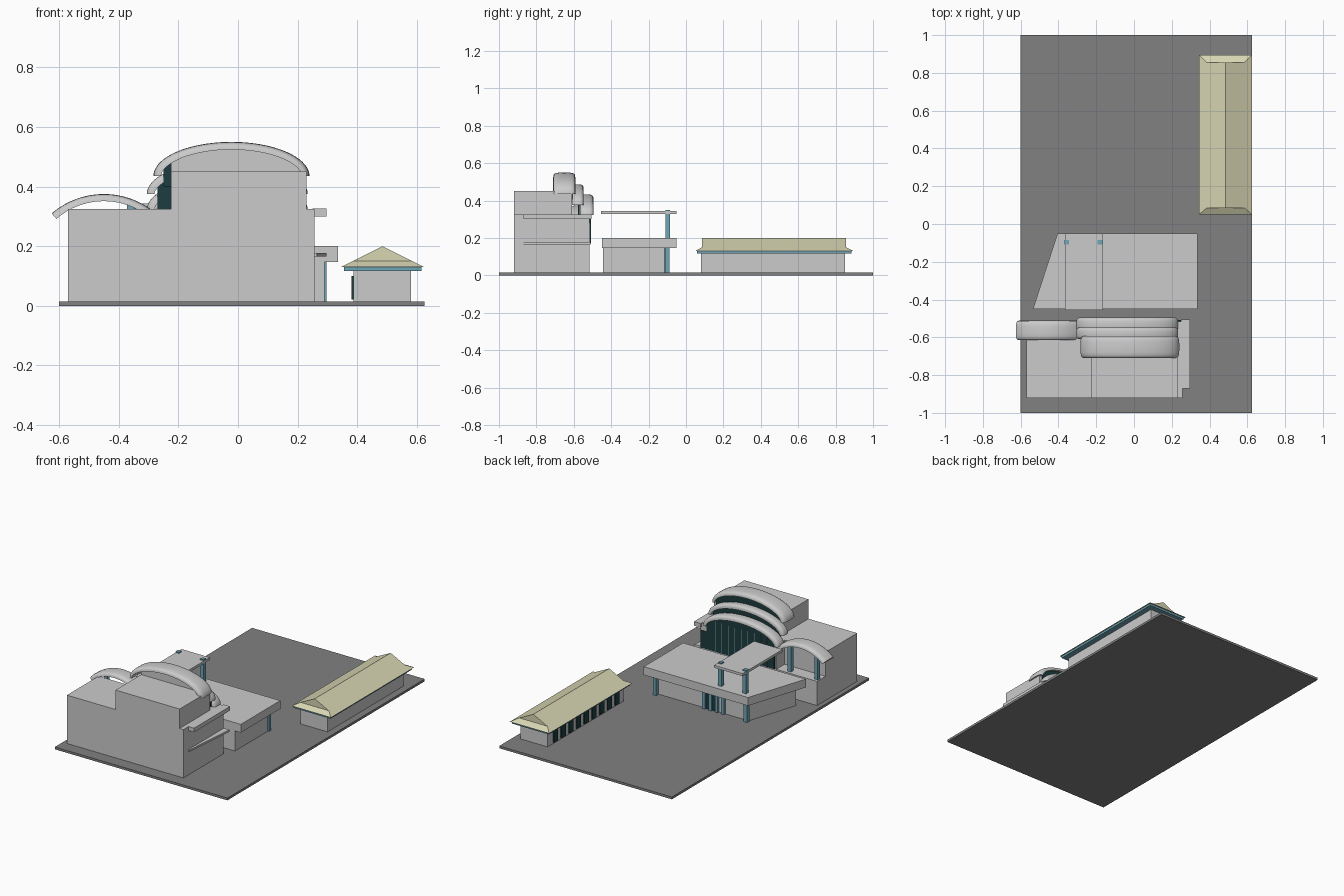
import bpy, bmesh, math

if "Cube" in bpy.data.objects:
    bpy.data.objects.remove(bpy.data.objects["Cube"])

def mat(name, c):
    m = bpy.data.materials.new(name)
    m.diffuse_color = (*c, 1)
    m.use_nodes = True
    m.node_tree.nodes["Principled BSDF"].inputs["Base Color"].default_value = m.diffuse_color
    return m

GREY = mat("light_grey", (0.60, 0.60, 0.60))
BASE = mat("dark_grey", (0.22, 0.22, 0.22))
CREAM = mat("cream_roof", (0.68, 0.67, 0.45))
TEAL = mat("teal", (0.16, 0.38, 0.47))
GLASS = mat("dark_glass", (0.012, 0.045, 0.05))

def mesh(name, verts, faces, m, smooth=False):
    me = bpy.data.meshes.new(name)
    bm = bmesh.new()
    vs = [bm.verts.new(v) for v in verts]
    for f in faces:
        bm.faces.new([vs[i] for i in f])
    bmesh.ops.recalc_face_normals(bm, faces=bm.faces)
    bm.to_mesh(me)
    bm.free()
    me.materials.append(m)
    o = bpy.data.objects.new(name, me)
    bpy.context.collection.objects.link(o)
    if smooth:
        bpy.ops.object.select_all(action='DESELECT')
        o.select_set(True)
        bpy.context.view_layer.objects.active = o
        bpy.ops.object.shade_smooth_by_angle(angle=math.radians(40))
    return o

def prism(name, pts, lo, hi, m, axis='z'):
    """Extrude a polygon along z (points are x,y) or along y (points are x,z)."""
    n = len(pts)
    put = (lambda p, h: (p[0], p[1], h)) if axis == 'z' else (lambda p, h: (p[0], h, p[1]))
    verts = [put(p, lo) for p in pts] + [put(p, hi) for p in pts]
    faces = [list(range(n)), list(range(n, 2 * n))]
    faces += [[i, (i + 1) % n, n + (i + 1) % n, n + i] for i in range(n)]
    return mesh(name, verts, faces, m)

def box(name, x0, x1, y0, y1, z0, z1, m):
    return prism(name, [(x0, y0), (x1, y0), (x1, y1), (x0, y1)], z0, z1, m)

def arch(name, cx, cz, a, b, y0, y1, a0=0.0, a1=math.pi, th=0.026, n=36):
    """Curved roof band: a crowned cross-section swept along an elliptic arc."""
    w, cy, k = (y1 - y0) / 2, (y0 + y1) / 2, 12
    sec = []
    for i in range(k + 1):
        c, s = math.cos(math.pi * i / k), math.sin(math.pi * i / k)
        sec.append((math.copysign(abs(c) ** 0.6, c) * w, th * (max(s, 0) ** 0.6 - 1)))
    verts, faces, q = [], [], len(sec)
    for j in range(n + 1):
        t = a0 + (a1 - a0) * j / n
        nx, nz = math.cos(t) / a, math.sin(t) / b
        l = math.hypot(nx, nz)
        for u, h in sec:
            verts.append((cx + a * math.cos(t) + nx / l * h, cy + u,
                          cz + b * math.sin(t) + nz / l * h))
    for j in range(n):
        for i in range(q):
            i2 = (i + 1) % q
            faces.append([j * q + i, j * q + i2, (j + 1) * q + i2, (j + 1) * q + i])
    faces += [list(range(q)), list(range(n * q, n * q + q))]
    return mesh(name, verts, faces, m=GREY, smooth=True)

def arch_fill(name, cx, cz, a, b, x0, x1, zb, y0, y1, m):
    """Wall or glass plate with an elliptic top between x0 and x1."""
    pts = [(x0, zb)]
    for i in range(29):
        x = x0 + (x1 - x0) * (1 - math.cos(math.pi * i / 28)) / 2
        pts.append((x, cz + b * math.sqrt(max(0, 1 - ((x - cx) / a) ** 2))))
    pts.append((x1, zb))
    return prism(name, pts, y0, y1, m, 'y')

# ground plate
box("base_plate", -0.60, 0.625, -1, 1, 0, 0.015, BASE)

# main hall
box("main_hall", -0.57, 0.257, -0.92, -0.60, 0.01, 0.325, GREY)
box("hall_rear", -0.28, 0.257, -0.60, -0.515, 0.01, 0.325, GREY)
box("hall_low_wing", -0.57, -0.28, -0.60, -0.515, 0.01, 0.17, GREY)
box("hall_tower", -0.225, 0.23, -0.92, -0.61, 0.325, 0.45, GREY)
box("side_canopy", 0.25, 0.297, -0.87, -0.505, 0.30, 0.326, GREY)
prism("side_ledge", [(0.25, -0.87), (0.265, -0.87), (0.297, -0.51), (0.25, -0.51)],
      0.166, 0.178, GREY)

# three stepped arches with glass below them
arch("arch_top", -0.022, 0.435, 0.262, 0.115, -0.71, -0.592)
arch("arch_middle", -0.036, 0.375, 0.27, 0.112, -0.61, -0.548)
arch("arch_lower", -0.036, 0.322, 0.27, 0.111, -0.568, -0.495)
arch_fill("top_wall", -0.022, 0.435, 0.25, 0.10, -0.225, 0.21, 0.44, -0.66, -0.616, GREY)
arch_fill("glass_top", -0.022, 0.435, 0.245, 0.096, -0.25, 0.21, 0.40, -0.614, -0.606, GLASS)
arch_fill("glass_middle", -0.036, 0.375, 0.255, 0.094, -0.27, 0.21, 0.325, -0.578, -0.570, GLASS)
arch_fill("glass_lower", -0.036, 0.322, 0.255, 0.093, -0.27, 0.21, 0.17, -0.516, -0.509, GLASS)
box("glass_corner", 0.205, 0.255, -0.516, -0.509, 0.17, 0.28, GLASS)
for i in range(9):
    x = -0.22 + i * 0.046
    box("mullion", x - 0.0015, x + 0.0015, -0.51, -0.507, 0.17, 0.365, TEAL)

# small left arch on columns
arch("arch_left", -0.45, 0.107, 0.268, 0.268, -0.615, -0.512,
     math.radians(49.2), math.radians(130.8), 0.024)

def column(name, x, y, z0, z1, r=0.012):
    box(name, x - r, x + r, y - r, y + r, z0, z1, TEAL)

for x in (-0.55, -0.36):
    column("wing_column", x, -0.545, 0.165, 0.325 if x < -0.5 else 0.342)

# middle pavilion with slanted west side
prism("pavilion_body", [(-0.365, -0.115), (0.29, -0.115), (0.29, -0.445), (-0.47, -0.445)],
      0.01, 0.15, GREY)
prism("pavilion_roof", [(-0.405, -0.05), (0.335, -0.05), (0.335, -0.45), (-0.535, -0.45)],
      0.147, 0.20, GREY)
for x in (-0.36, 0.285):
    column("pavilion_column", x, -0.10, 0.01, 0.15)
for x in (-0.19, -0.145, -0.10, -0.055):
    box("door_post", x - 0.01, x + 0.01, -0.12, -0.10, 0.01, 0.15, TEAL)
box("door_glass", -0.135, -0.065, -0.117, -0.110, 0.015, 0.14, GLASS)

# raised canopy
box("canopy_slab", -0.366, -0.165, -0.455, -0.05, 0.327, 0.343, GREY)
for x in (-0.355, -0.18):
    column("canopy_column", x, -0.097, 0.195, 0.350)

# long house
box("house_body", 0.387, 0.58, 0.08, 0.85, 0.01, 0.125, GREY)
box("house_fascia", 0.355, 0.616, 0.058, 0.885, 0.117, 0.131, TEAL)
v = [(x, y, 0.13) for y in (0.05, 0.895) for x in (0.345, 0.625)]
v += [(x, y, 0.15) for y in (0.085, 0.855) for x in (0.385, 0.585)]
v += [(0.485, 0.085, 0.20), (0.485, 0.855, 0.20)]
mesh("house_roof", v, [[0, 1, 3, 2], [0, 1, 5, 4], [2, 3, 7, 6], [4, 5, 8], [6, 7, 9],
                       [0, 4, 8, 9, 6, 2], [1, 5, 8, 9, 7, 3]], CREAM)
for i in range(9):
    y = 0.15 + i * 0.078
    box("house_window", 0.381, 0.389, y - 0.022, y + 0.022, 0.022, 0.10, GLASS)
